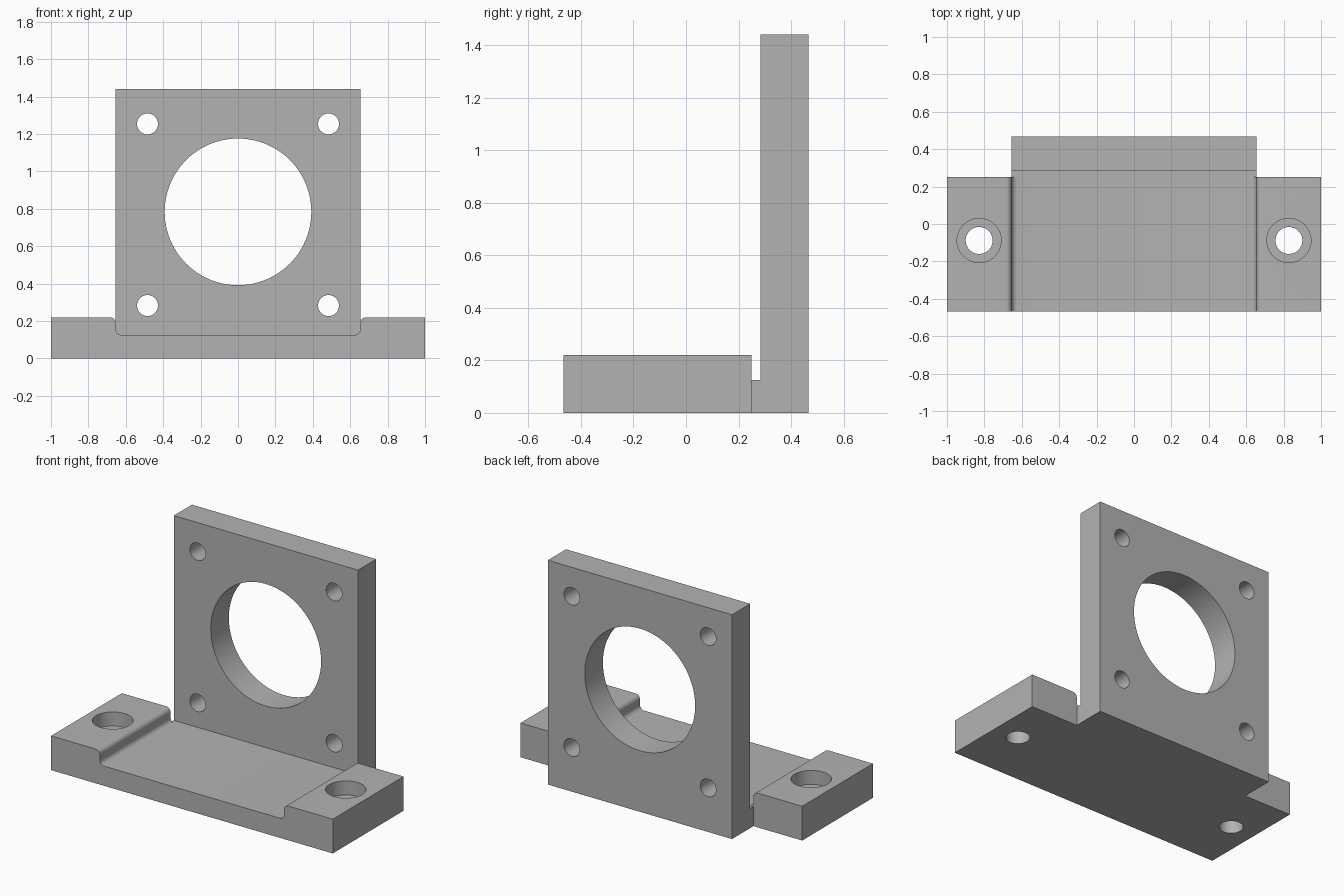
import bpy, bmesh, math
from mathutils import Matrix, Vector

cube = bpy.data.objects.get("Cube")
if cube:
    bpy.data.objects.remove(cube, do_unlink=True)

# Main dimensions
HALF_X, HALF_Y, HEIGHT = 1.0, 0.467, 1.44
PLATE_X, PLATE_FRONT = 0.654, 0.283
TAB_BACK, TAB_TOP, FLOOR = 0.25, 0.22, 0.126
FAR = 2.0

# Plain grey finish
grey = bpy.data.materials.new("grey_metal")
grey.use_nodes = True
colour = (0.45, 0.45, 0.45, 1)
grey.diffuse_color = colour
grey.node_tree.nodes["Principled BSDF"].inputs["Base Color"].default_value = colour


def new_object(name, bm):
    bmesh.ops.recalc_face_normals(bm, faces=bm.faces)
    mesh = bpy.data.meshes.new(name)
    bm.to_mesh(mesh)
    bm.free()
    obj = bpy.data.objects.new(name, mesh)
    bpy.context.scene.collection.objects.link(obj)
    mesh.materials.append(grey)
    return obj


def box(name, low, high):
    low, high = Vector(low), Vector(high)
    bm = bmesh.new()
    bmesh.ops.create_cube(bm, size=1)
    bmesh.ops.scale(bm, vec=high - low, verts=bm.verts)
    bmesh.ops.translate(bm, vec=(low + high) / 2, verts=bm.verts)
    return new_object(name, bm)


def cylinder(name, centre, radius, depth, along_y=False):
    bm = bmesh.new()
    turn = Matrix.Rotation(math.pi / 2, 4, 'X') if along_y else Matrix()
    bmesh.ops.create_cone(bm, cap_ends=True, segments=96 if radius > 0.2 else 48,
                          radius1=radius, radius2=radius, depth=depth,
                          matrix=Matrix.Translation(centre) @ turn)
    return new_object(name, bm)


def prism(name, outline, y0, y1):
    bm = bmesh.new()
    face = bm.faces.new([bm.verts.new((x, y0, z)) for x, z in outline])
    grown = bmesh.ops.extrude_face_region(bm, geom=[face])
    moved = [v for v in grown["geom"] if isinstance(v, bmesh.types.BMVert)]
    bmesh.ops.translate(bm, vec=(0, y1 - y0, 0), verts=moved)
    return new_object(name, bm)


def arc(cx, cz, radius, start, end, steps=8):
    angles = [math.radians(start + (end - start) * i / steps) for i in range(steps + 1)]
    return [(cx + radius * math.cos(a), cz + radius * math.sin(a)) for a in angles]


bracket = box("motor_mount_bracket", (-HALF_X, -HALF_Y, 0), (HALF_X, HALF_Y, HEIGHT))
cutters = []

# Open space above the base: filleted channel between the two raised tabs
r = 0.03
right_half = (arc(PLATE_X - r, FLOOR + r, r, -90, 0)
              + arc(PLATE_X + r, TAB_TOP - r, r, 180, 90)
              + [(FAR, TAB_TOP), (FAR, FAR)])
left_half = [(-x, z) for x, z in reversed(right_half)]
cutters.append(prism("channel_cutter", right_half + left_half, -FAR, TAB_BACK))

# Narrow gap between tabs and upright plate
cutters.append(box("gap_cutter", (-FAR, TAB_BACK, FLOOR), (FAR, PLATE_FRONT, FAR)))

for side in (-1, 1):
    # Corners behind the tabs
    xs = sorted((side * PLATE_X, side * FAR))
    cutters.append(box("corner_cutter", (xs[0], TAB_BACK, -1), (xs[1], FAR, FAR)))
    # Counterbored screw hole in each tab
    x, y = side * 0.828, -0.088
    cutters.append(cylinder("screw_cutter", (x, y, 0), 0.072, 1))
    cutters.append(cylinder("counterbore_cutter", (x, y, TAB_TOP + 0.01), 0.118, 0.2))
    # Corner bolt holes in the plate
    for z in (0.283, 1.254):
        cutters.append(cylinder("bolt_cutter", (side * 0.484, HALF_Y, z), 0.056, 0.5, True))

# Large central opening
cutters.append(cylinder("bore_cutter", (0, HALF_Y, 0.784), 0.392, 0.5, True))

# Apply all cuts in order, then remove the cutters
bpy.ops.object.select_all(action='DESELECT')
bpy.context.view_layer.objects.active = bracket
bracket.select_set(True)
for cutter in cutters:
    cutter.hide_render = True
    cut = bracket.modifiers.new("cut", 'BOOLEAN')
    cut.operation, cut.solver, cut.object = 'DIFFERENCE', 'EXACT', cutter
    bpy.ops.object.modifier_apply(modifier=cut.name)
    bpy.data.objects.remove(cutter, do_unlink=True)

bpy.ops.object.shade_smooth_by_angle(angle=math.radians(30))
